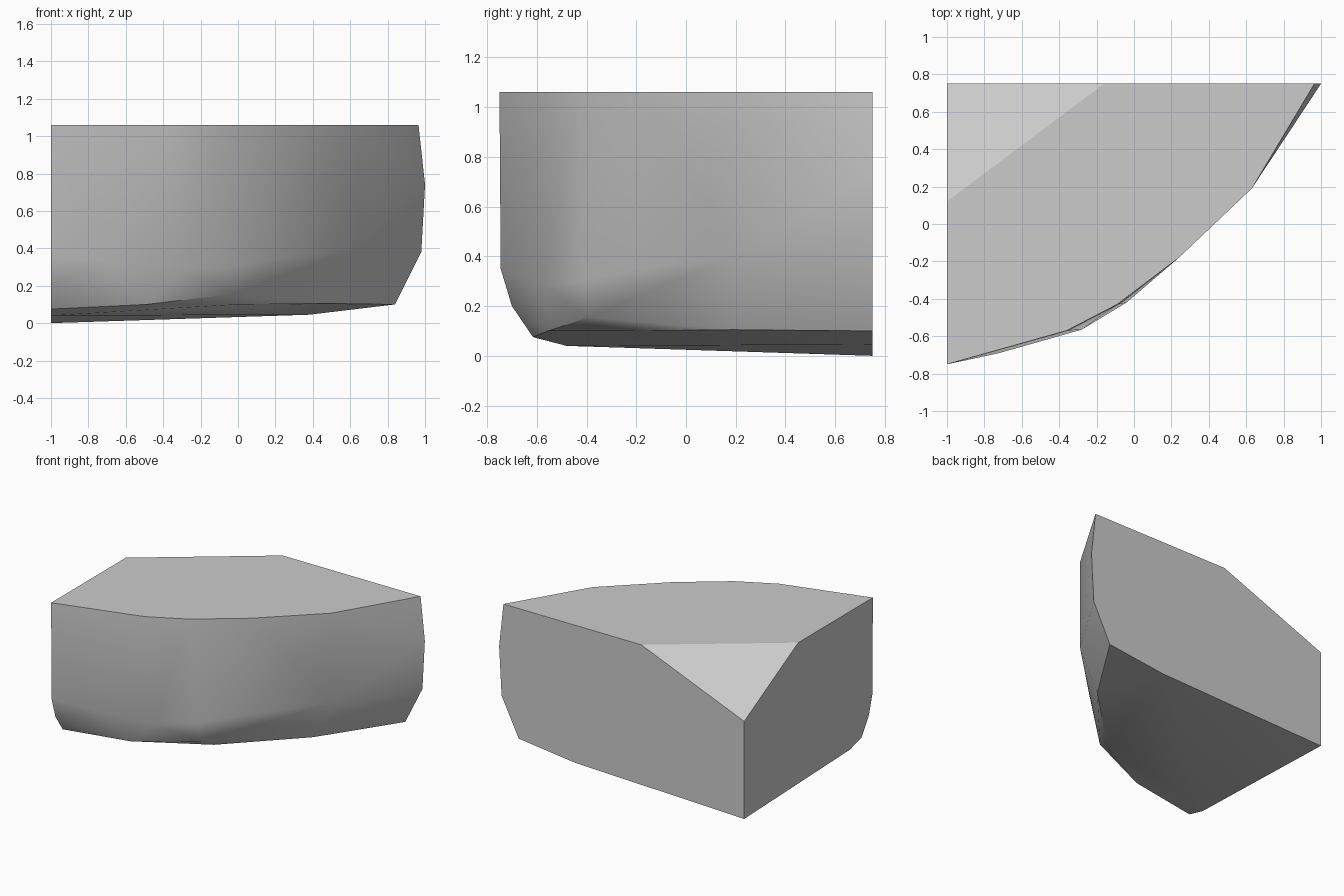
import bpy, bmesh, math

cube = bpy.data.objects.get("Cube")
if cube:
    bpy.data.objects.remove(cube, do_unlink=True)

# Flat stone grey
grey = bpy.data.materials.new("stone_grey")
grey.use_nodes = True
colour = (0.6, 0.6, 0.6, 1)
grey.diffuse_color = colour
grey.node_tree.nodes["Principled BSDF"].inputs["Base Color"].default_value = colour

TOP = 1.06
# Curved front rim, from the left cut to the back cut
rim = [(x, y, TOP) for x, y in
       [(-1, -.75), (-.36, -.57), (-.09, -.43), (.24, -.18), (.63, .19), (.965, .75)]]
# Widest belt of the curved wall
belt = [(-1, -.745, .35), (-.72, -.69, .33), (-.28, -.565, .285), (-.04, -.42, .3),
        (.24, -.18, .35), (.63, .19, .4), (.98, .75, .38), (1, .75, .74)]
# Rounded lower edge and the gently sloping underside
lower = [(-1, -.70, .2), (-1, -.615, .075), (-.49, -.555, .1), (-.03, -.39, .155),
         (0, -.28, .1), (.48, .19, .105), (.84, .75, .1)]
underside = [(-1, -.48, .04), (.38, .75, .045), (-1, .75, 0)]
# Sliced-off rear corner
corner = [(-1, .12, TOP), (-.16, .75, TOP), (-1, .75, .72)]

# Wrap all the outlines in one solid chunk
bm = bmesh.new()
for co in rim + belt + lower + underside + corner:
    bm.verts.new(co)
hull = bmesh.ops.convex_hull(bm, input=bm.verts[:])
loose = [v for v in bm.verts if not v.link_faces]
bmesh.ops.delete(bm, geom=loose, context='VERTS')
bmesh.ops.dissolve_limit(bm, angle_limit=math.radians(0.5),
                         verts=bm.verts[:], edges=bm.edges[:])
bmesh.ops.recalc_face_normals(bm, faces=bm.faces[:])

mesh = bpy.data.meshes.new("stone_chunk")
bm.to_mesh(mesh)
bm.free()
mesh.materials.append(grey)
chunk = bpy.data.objects.new("stone_chunk", mesh)
bpy.context.collection.objects.link(chunk)

# Smooth curved wall, crisp cut edges
bpy.ops.object.select_all(action='DESELECT')
chunk.select_set(True)
bpy.context.view_layer.objects.active = chunk
bpy.ops.object.shade_smooth_by_angle(angle=math.radians(30))
